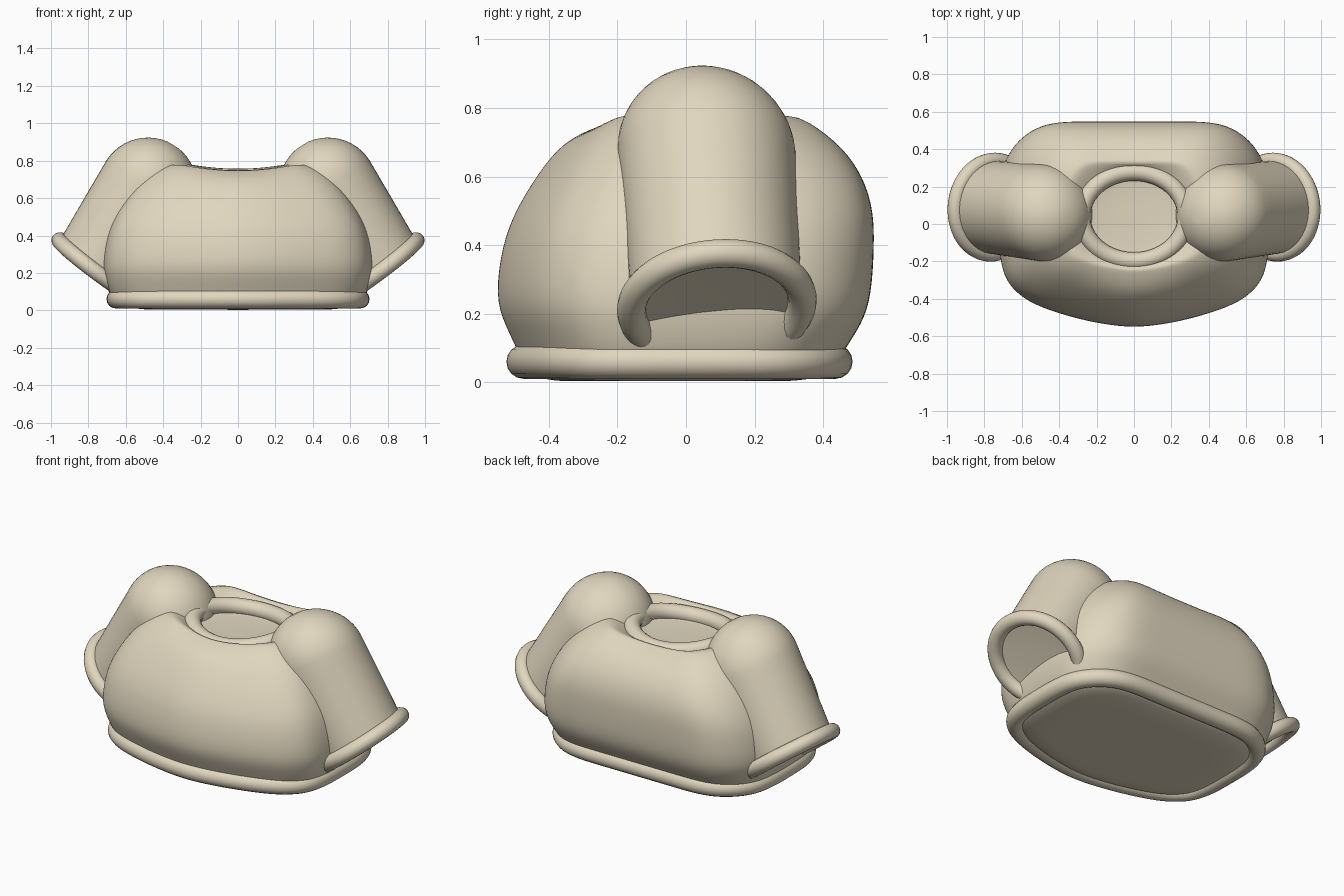
import bpy, bmesh, math
from mathutils import Vector

if "Cube" in bpy.data.objects:
    bpy.data.objects.remove(bpy.data.objects["Cube"])

cloth = bpy.data.materials.new("beige_cloth")
cloth.diffuse_color = (0.75, 0.675, 0.52, 1)
cloth.use_nodes = True
cloth.node_tree.nodes["Principled BSDF"].inputs["Base Color"].default_value = cloth.diffuse_color


def add_loft(name, rings, closed=False, subsurf=0, angle=60):
    """Skin a list of point rings; cap both ends unless closed."""
    bm = bmesh.new()
    rows = [[bm.verts.new(p) for p in ring] for ring in rings]
    n = len(rows[0])
    pairs = list(zip(rows, rows[1:])) + ([(rows[-1], rows[0])] if closed else [])
    for a, b in pairs:
        for i in range(n):
            j = (i + 1) % n
            bm.faces.new((a[i], a[j], b[j], b[i]))
    if not closed:
        bm.faces.new(rows[0][::-1])
        bm.faces.new(rows[-1])
    bmesh.ops.recalc_face_normals(bm, faces=bm.faces)
    mesh = bpy.data.meshes.new(name)
    bm.to_mesh(mesh)
    bm.free()
    obj = bpy.data.objects.new(name, mesh)
    bpy.context.collection.objects.link(obj)
    mesh.materials.append(cloth)
    if subsurf:
        mod = obj.modifiers.new("smooth", 'SUBSURF')
        mod.levels = mod.render_levels = subsurf
    bpy.ops.object.select_all(action='DESELECT')
    bpy.context.view_layer.objects.active = obj
    obj.select_set(True)
    bpy.ops.object.shade_smooth_by_angle(angle=math.radians(angle))
    return obj


def add_piping(name, path, radius, sides=16):
    """Round tube along a closed path."""
    centre = sum(path, Vector()) / len(path)
    rings = []
    for i, p in enumerate(path):
        t = (path[(i + 1) % len(path)] - path[i - 1]).normalized()
        out = (p - centre)
        out = (out - t * out.dot(t)).normalized()
        up = t.cross(out)
        rings.append([p + radius * (out * math.cos(a) + up * math.sin(a))
                      for a in (2 * math.pi * k / sides for k in range(sides))])
    return add_loft(name, rings, closed=True)


def chaikin(pts):
    out = []
    for i, p in enumerate(pts):
        q = pts[(i + 1) % len(pts)]
        out += [p.lerp(q, 0.25), p.lerp(q, 0.75)]
    return out


# Plan outline: flat back, rounded sides, gently pointed front
half = [(0.2, .545), (.42, .545), (.545, .51), (.645, .425), (.705, .31), (.722, .16), (.722, -.02),
        (.718, -.18), (.685, -.305), (.60, -.395), (.48, -.455), (.30, -.51), (.14, -.542)]
outline = [Vector(p) for p in half] + [Vector((0, -.555))] + \
          [Vector((-x, y)) for x, y in reversed(half)]
outline = chaikin(outline)


def section(xh, yf, yb):
    return [Vector((p.x / .716 * xh, p.y / .545 * (yb if p.y > 0 else yf))) for p in outline]


# Body: stacked sections, dipping toward the neck, then a shallow neck floor
sections = [(0.003, .45, .34, .28), (.004, .48, .37, .31), (.012, .58, .43, .39), (.05, .66, .47, .44),
            (.10, .688, .488, .465), (.17, .709, .523, .513), (.25, .722, .550, .541),
            (.40, .700, .530, .549), (.50, .660, .492, .547), (.60, .598, .432, .517),
            (.685, .53, .368, .457), (.745, .462, .305, .39), (.776, .395, .257, .345),
            (.784, .345, .235, .325)]
NECK_Y = 0.04
rings = []
for z, xh, yf, yb in sections:
    dip = max(0, min(1, (z - .70) / .07))
    rings.append([Vector((p.x, p.y, z - dip * (.032 if p.y < 0 else .026)
                          * max(0, 1 - (p.x / .3) ** 2))) for p in section(xh, yf, yb)])
for r, z in ((.25, .715), (.22, .692), (.16, .688), (.10, .686), (.05, .685)):
    ring = []
    for p in section(.3, .24, .24):
        d = p.normalized() * r
        ring.append(Vector((d.x * 1.18, NECK_Y + d.y, z + .3 * d.x ** 2)))
    rings.append(ring)
add_loft("body", rings, subsurf=2)

# Hem piping around the bottom
hem = chaikin(section(.648, .468, .436))
add_piping("hem_piping", [Vector((p.x, p.y, .06)) for p in hem], .05)

# Neck piping: oval, slightly raised at the shoulders
neck = []
for k in range(64):
    a = 2 * math.pi * k / 64
    neck.append(Vector((.28 * math.cos(a), NECK_Y + .238 * math.sin(a),
                        .706 + .03 * math.cos(a) ** 2 + .004 * math.sin(a))))
add_piping("neck_piping", neck, .047)

# Sleeves: domed shoulder, slanted tube, flat opening, cuff piping
for side, label in ((1, "right"), (-1, "left")):
    shoulder, cuff = Vector((.482, .06, .665)), Vector((.755, .09, .225))
    axis = (cuff - shoulder).normalized()
    u0, u1 = Vector((.855, 0, .519)), Vector((.8, 0, .6))
    v0, v1 = Vector((0, 1, 0)), Vector((-.045, 1, .06)).normalized()
    inward = Vector((-.6, 0, .8))

    def circle(c, u, v, r, n=48):
        pts = [c + r * (u * math.cos(a) + v * math.sin(a))
               for a in (2 * math.pi * k / n for k in range(n))]
        return [Vector((p.x * side, p.y, p.z)) for p in pts]

    R = .26
    rings = []
    for k in range(1, 13):
        a = math.pi / 2 * k / 12
        rings.append(circle(shoulder - axis * R * math.cos(a), u0, v0, R * math.sin(a)))
    for k in range(1, 9):
        t = k / 8
        rings.append(circle(shoulder.lerp(cuff, t), u0.lerp(u1, t).normalized(),
                            v0.lerp(v1, t).normalized(), R - .012 * t))
    for r, depth in ((.21, .003), (.14, .006), (.07, .008)):
        rings.append(circle(cuff + inward * depth, u1, v1, r))
    add_loft(label + "_sleeve", rings)
    add_piping(label + "_cuff_piping", circle(cuff, u1, v1, .25, 64), .042)
